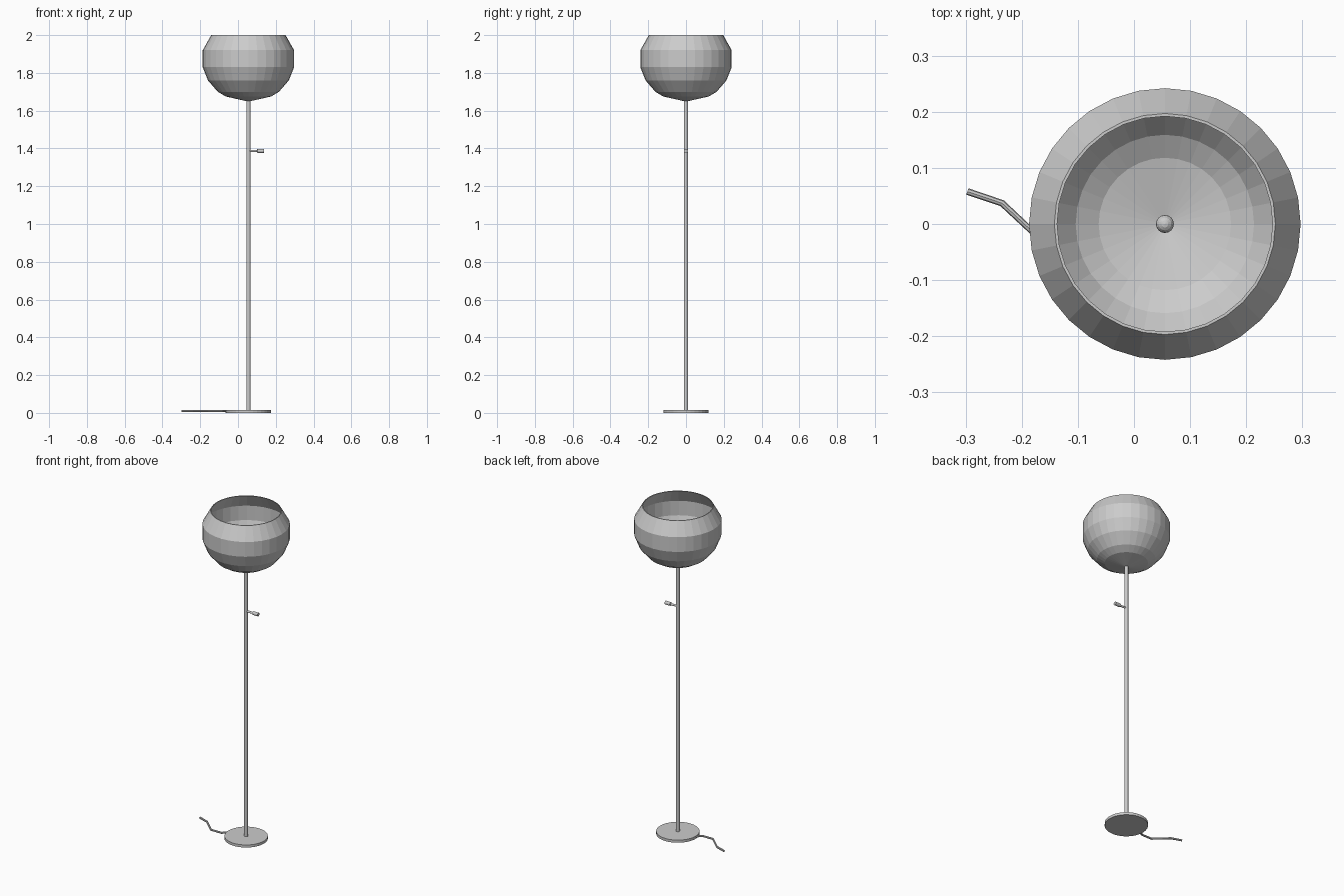
import bpy
import bmesh
from math import cos, sin, tau, pi

if "Cube" in bpy.data.objects:
    bpy.data.objects.remove(bpy.data.objects["Cube"])

CX = 0.055  # lamp axis


def finish(name, bm):
    bmesh.ops.remove_doubles(bm, verts=bm.verts, dist=1e-5)
    bmesh.ops.recalc_face_normals(bm, faces=bm.faces)
    mesh = bpy.data.meshes.new(name)
    bm.to_mesh(mesh)
    bm.free()
    obj = bpy.data.objects.new(name, mesh)
    bpy.context.collection.objects.link(obj)
    return obj


def lathe(name, profile, sides, smooth=False):
    """Spin a list of (radius, height) points around the z axis."""
    bm = bmesh.new()
    rings = [[bm.verts.new((r * cos(tau * i / sides), r * sin(tau * i / sides), z))
              for i in range(sides)] if r > 0 else [bm.verts.new((0, 0, z))] * sides
             for r, z in profile]
    for a, b in zip(rings, rings[1:]):
        for i in range(sides):
            j = (i + 1) % sides
            quad = list(dict.fromkeys([a[i], a[j], b[j], b[i]]))
            face = bm.faces.new(quad)
            face.smooth = smooth and len(quad) == 4
    obj = finish(name, bm)
    obj.location.x = CX
    return obj


# Round base and slim pole
lathe("base", [(0, 0), (0.12, 0), (0.12, 0.016), (0, 0.016)], 32)
lathe("pole", [(0, 0.012), (0.011, 0.012), (0.011, 1.665), (0, 1.665)], 16)

# Open faceted shade: outer wall up, rim, inner wall back down
outer = [(0, 1.648), (0.12, 1.675), (0.162, 1.70), (0.214, 1.76),
         (0.242, 1.83), (0.242, 1.92), (0.197, 2.0)]
inner = [(0.192, 2.0), (0.237, 1.919), (0.237, 1.831), (0.21, 1.763),
         (0.159, 1.704), (0.118, 1.68), (0, 1.653)]
lathe("shade", outer + inner, 32)

# Small ball nut holding the shade
r = 0.016
ball = lathe("ball_nut", [(0 if k in (0, 8) else r * sin(pi * k / 8), -r * cos(pi * k / 8))
                          for k in range(9)], 16)
ball.location.z = 1.668

# Side switch: thin stem and thicker knob pointing along +x
switch = lathe("switch", [(0, 0), (0.006, 0), (0.006, 0.045), (0.0105, 0.048),
                          (0.0105, 0.083), (0, 0.083)], 12)
switch.rotation_euler.y = pi / 2
switch.location.z = 1.387

# Power cord lying on the floor
cord = bpy.data.curves.new("cord", "CURVE")
cord.dimensions = "3D"
cord.bevel_depth = 0.006
cord.bevel_resolution = 2
cord.use_fill_caps = True
path = [(-0.05, 0.005), (-0.085, -0.036), (-0.157, -0.036), (-0.235, 0.037), (-0.297, 0.058)]
spline = cord.splines.new("POLY")
spline.points.add(len(path) - 1)
for p, (x, y) in zip(spline.points, path):
    p.co = (x, y, 0.01, 1)
spline.use_smooth = False
bpy.context.collection.objects.link(bpy.data.objects.new("power_cord", cord))
